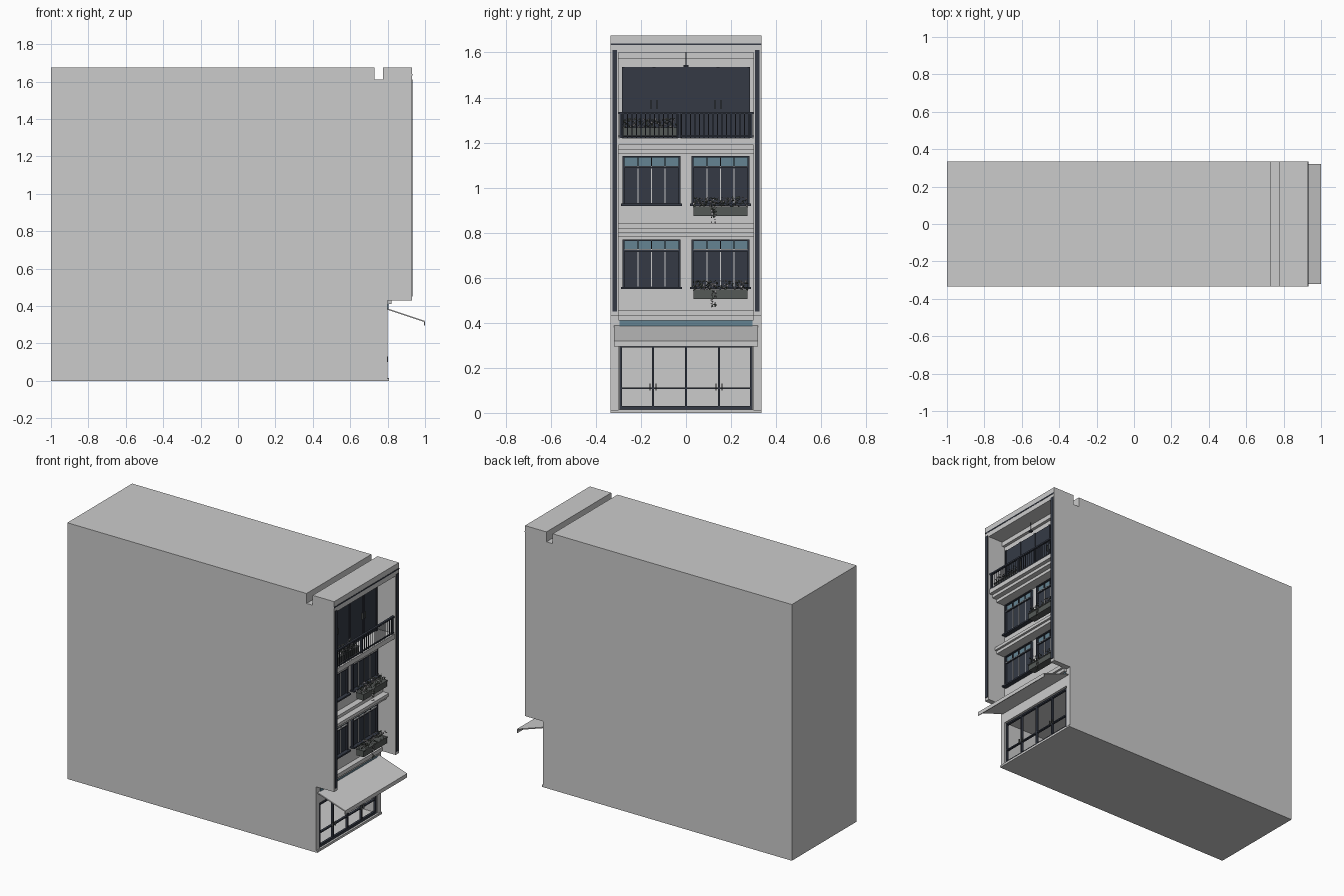
import bpy, bmesh, random
from mathutils import Matrix, Vector

random.seed(4)
if "Cube" in bpy.data.objects:
    bpy.data.objects.remove(bpy.data.objects["Cube"], do_unlink=True)


def material(name, r, g, b):
    m = bpy.data.materials.new(name)
    m.use_nodes = True
    m.diffuse_color = (r, g, b, 1)
    m.node_tree.nodes["Principled BSDF"].inputs["Base Color"].default_value = (r, g, b, 1)
    return m


WALL = material("pale_plaster", 0.6, 0.6, 0.6)
DARK = material("dark_navy_metal", 0.035, 0.042, 0.06)
TEAL = material("teal_glass", 0.13, 0.23, 0.29)
BOX = material("planter_grey", 0.09, 0.1, 0.095)
LEAF = material("foliage", 0.09, 0.11, 0.09)
BLOOM = material("pale_blossom", 0.6, 0.57, 0.6)


def finish(name, bm, mat):
    mesh = bpy.data.meshes.new(name)
    bmesh.ops.recalc_face_normals(bm, faces=bm.faces)
    bm.to_mesh(mesh)
    bm.free()
    mesh.materials.append(mat)
    ob = bpy.data.objects.new(name, mesh)
    bpy.context.collection.objects.link(ob)
    return ob


def boxes(name, mat, *spans):
    """One object from boxes given as (x0, x1, y0, y1, z0, z1)."""
    bm = bmesh.new()
    for x0, x1, y0, y1, z0, z1 in spans:
        centre = Vector((x0 + x1, y0 + y1, z0 + z1)) / 2
        size = Matrix.Diagonal((x1 - x0, y1 - y0, z1 - z0, 1))
        bmesh.ops.create_cube(bm, size=1, matrix=Matrix.Translation(centre) @ size)
    return finish(name, bm, mat)


def extrude(name, mat, profile, y0, y1):
    """Side profile of (x, z) points swept across y."""
    bm = bmesh.new()
    face = bm.faces.new([bm.verts.new((x, y0, z)) for x, z in profile])
    new = bmesh.ops.extrude_face_region(bm, geom=[face])["geom"]
    verts = [v for v in new if isinstance(v, bmesh.types.BMVert)]
    bmesh.ops.translate(bm, verts=verts, vec=(0, y1 - y0, 0))
    return finish(name, bm, mat)


FRONT, FACE, TOP, W, IN = 0.93, 0.80, 1.675, 0.335, 0.30

# Main mass with the shop room left open, and the roof groove
roof = [(FRONT, TOP), (0.775, TOP), (0.775, 1.61), (0.73, 1.61), (0.73, TOP), (-1, TOP)]
extrude("main_body", WALL,
        [(-1, 0), (0.4, 0), (0.4, 0.31), (FACE, 0.31), (FACE, 1.60), (FRONT, 1.60)] + roof, -IN, IN)
for side, y in (("right", -W), ("left", IN)):
    extrude(side + "_side_wall", WALL,
            [(-1, 0), (FACE, 0), (FACE, 0.43), (FRONT, 0.43)] + roof, y, y + W - IN)
boxes("shop_floor", WALL, (0.4, FACE + 0.008, -IN, IN, 0, 0.015))
boxes("front_step", WALL, (FACE, FACE + 0.008, -W, W, 0, 0.012))

# Dark trim on the fins and parapet
boxes("fin_trim", DARK, *[(FRONT, FRONT + 0.004, s * 0.316 - 0.01, s * 0.316 + 0.01, 0.45, 1.61)
                          for s in (-1, 1)])
boxes("parapet_line", DARK, (FRONT, FRONT + 0.002, -W, W, 1.632, 1.64))

# Floor slabs with stepped mouldings
boxes("lower_ledge", WALL, (FACE, 0.82, -IN, IN, 0.41, 0.43), (FACE, 0.835, -IN, IN, 0.43, 0.455))
boxes("middle_slab", WALL, (FACE, 0.865, -IN, IN, 0.78, 0.80), (FACE, 0.88, -IN, IN, 0.80, 0.82),
      (FACE, 0.84, -IN, IN, 0.82, 0.84))
boxes("balcony_slab", WALL, (FACE, 0.865, -IN, IN, 1.15, 1.17), (FACE, 0.90, -IN, IN, 1.17, 1.19),
      (FACE, 0.925, -IN, IN, 1.19, 1.22))
boxes("ceiling_moulding", WALL, (FACE, 0.82, -IN, IN, 1.57, 1.60))

# Shop front: open frame, transom and canopy
bars = [(0.78, 0.795, y - 0.005, y + 0.005, 0.015, 0.30) for y in (-0.29, -0.147, 0, 0.147, 0.29)]
bars += [(0.78, 0.795, -0.295, 0.295, z, z + h) for z, h in ((0.015, 0.016), (0.105, 0.008), (0.29, 0.01))]
boxes("shop_frame", DARK, *bars)
boxes("shop_door_handles", BOX, *[(0.795, 0.803, s * 0.147 + d - 0.002, s * 0.147 + d + 0.002, 0.1, 0.13)
                                  for s in (-1, 1) for d in (-0.013, 0.013)])
boxes("shop_transom", TEAL, (FACE, FACE + 0.004, -0.295, 0.295, 0.385, 0.41))
extrude("canopy", WALL, [(FACE, 0.38), (0.995, 0.315), (0.995, 0.295), (1, 0.295),
                         (1, 0.32), (FACE, 0.387)], -0.32, 0.32)


def window(name, y, z):
    """Four-leaf window with a glazed transom, sill and pale mullions."""
    a, b, h = y - 0.128, y + 0.128, 0.215
    boxes(name + "_leaves", DARK, (FACE, FACE + 0.005, a, b, z, z + 0.17))
    boxes(name + "_transom", TEAL, (FACE, FACE + 0.005, a, b, z + 0.17, z + h))
    frame = [(FACE, FACE + 0.016, a, a + 0.008, z, z + h), (FACE, FACE + 0.016, b - 0.008, b, z, z + h),
             (FACE, FACE + 0.016, a, b, z + h - 0.006, z + h), (FACE, FACE + 0.013, a, b, z + 0.162, z + 0.168),
             (FACE, FACE + 0.03, a - 0.008, b + 0.008, z - 0.006, z + 0.004)]
    frame += [(FACE, FACE + 0.012, y + k * 0.06 - 0.002, y + k * 0.06 + 0.002, z + 0.168, z + h)
              for k in (-1, 0, 1)]
    boxes(name + "_frame", DARK, *frame)
    lines = [(FACE, FACE + 0.008, y + k * 0.06 - 0.002, y + k * 0.06 + 0.002, z + 0.006, z + 0.16)
             for k in (-1, 0, 1)]
    lines.append((FACE, FACE + 0.014, a + 0.008, b - 0.008, z + 0.168, z + 0.172))
    boxes(name + "_mullions", WALL, *lines)


def planter(name, x, y, z, width, depth=0.05, vine=0.0):
    """Trough filled with scattered leaves and blossoms."""
    h = 0.042
    boxes(name + "_trough", BOX, (x, x + depth, y - width / 2, y + width / 2, z, z + h),
          (x - 0.003, x + depth + 0.003, y - width / 2 - 0.003, y + width / 2 + 0.003, z + h - 0.006, z + h))
    for part, mat, count in (("leaves", LEAF, 110), ("blossoms", BLOOM, 75)):
        bm = bmesh.new()
        for i in range(count):
            spot = Vector((x + random.uniform(-0.004, depth + 0.006),
                           y + random.uniform(-0.5, 0.5) * width,
                           z + h + random.uniform(0, 0.04)))
            if vine and i % 9 == 0:
                spot = Vector((x + depth + 0.006, y - width / 8 + random.uniform(-0.01, 0.01),
                               z + random.uniform(-vine, h)))
            turn = Matrix.Rotation(random.uniform(0, 3), 4, Vector((1, random.random(), random.random())))
            bmesh.ops.create_icosphere(bm, subdivisions=1, radius=random.uniform(0.003, 0.0055),
                                       matrix=Matrix.Translation(spot) @ turn @ Matrix.Diagonal((1, 1.3, 0.5, 1)))
        finish(name + "_" + part, bm, mat)


# Two storeys of windows; the left ones carry planters
for storey, z in (("first", 0.555), ("second", 0.925)):
    window(storey + "_right_window", -0.153, z)
    window(storey + "_left_window", 0.153, z)
    planter(storey + "_window_planter", 0.835, 0.153, z - 0.05, 0.24, vine=0.035)

# Balcony doors
boxes("balcony_doors", DARK, (FACE, FACE + 0.006, -0.285, 0.285, 1.22, 1.535))
boxes("door_stiles", DARK, *[(FACE, FACE + 0.011, y - 0.006, y + 0.006, 1.22, 1.535)
                             for y in (-0.279, -0.142, 0, 0.142, 0.279)])
boxes("door_handles", BOX, *[(FACE + 0.006, FACE + 0.016, s * 0.142 + d - 0.002, s * 0.142 + d + 0.002, 1.35, 1.39)
                             for s in (-1, 1) for d in (-0.013, 0.013)])
boxes("ceiling_lamp", DARK, (0.83, 0.85, -0.01, 0.01, 1.535, 1.545), (0.838, 0.842, -0.002, 0.002, 1.54, 1.60))

# Balcony railing and planter
rails = [(0.908, 0.922, -IN, IN, 1.326, 1.336), (0.912, 0.918, -IN, IN, 1.226, 1.232)]
rails += [(0.913, 0.917, y / 50 - 0.0015, y / 50 + 0.0015, 1.22, 1.33) for y in range(-14, 15)]
rails += [(0.91, 0.92, y - 0.005, y + 0.005, 1.22, 1.33) for y in (-0.29, -0.03, 0.29)]
boxes("balcony_railing", DARK, *rails)
planter("balcony_planter", 0.85, -0.16, 1.225, 0.24)
